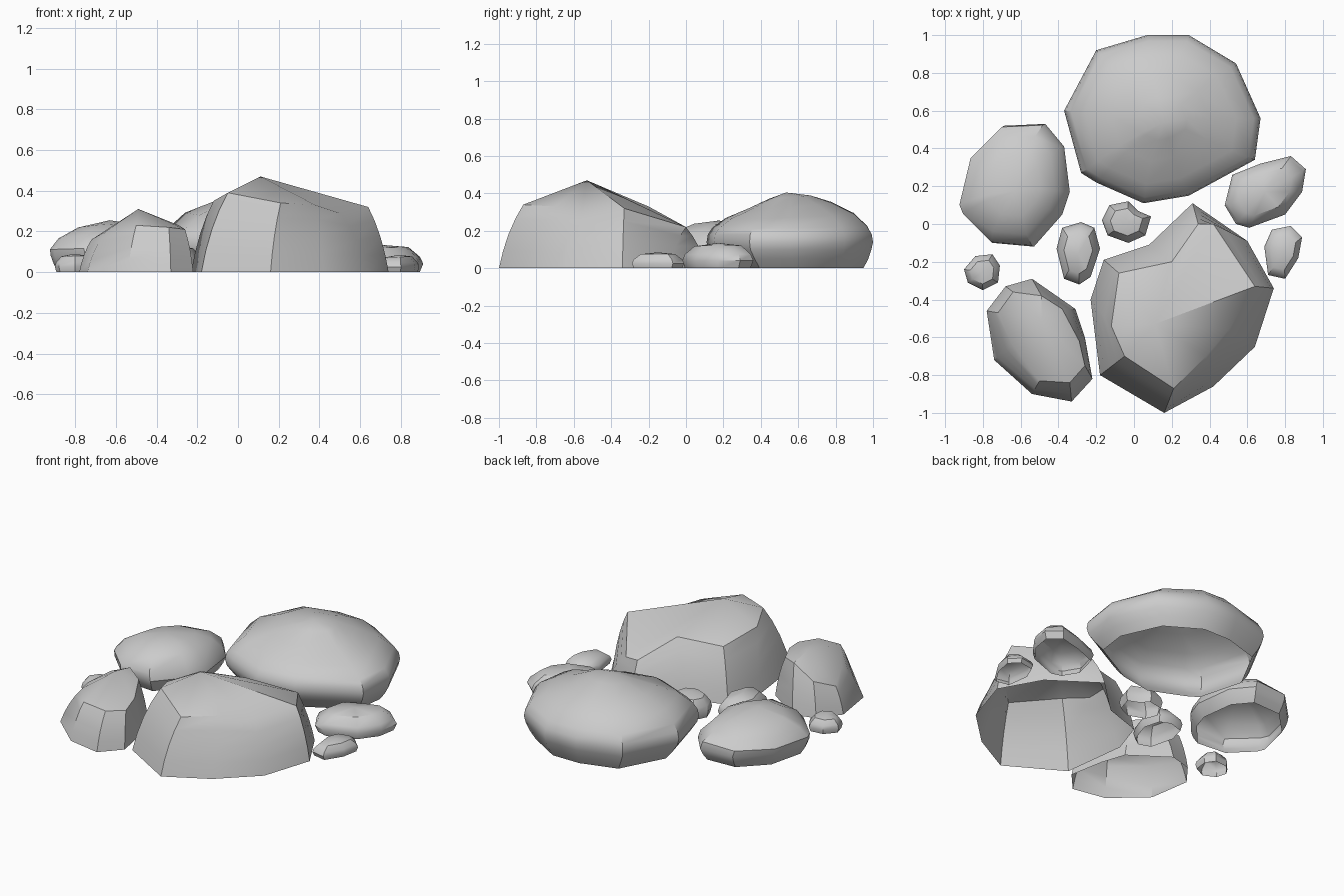
import bpy, bmesh
from math import radians, sin, cos, pi


def build(name, rings, apex, sharp):
    """Loft closed rings of 3D points, cap with a fan, leave the underside open."""
    bm = bmesh.new()
    loops = [[bm.verts.new(p) for p in ring] for ring in rings]
    n = len(loops[0])
    for lo, hi in zip(loops, loops[1:]):
        for i in range(n):
            j = (i + 1) % n
            bm.faces.new((lo[i], lo[j], hi[j], hi[i]))
    tip = bm.verts.new(apex)
    for i in range(n):
        bm.faces.new((loops[-1][i], loops[-1][(i + 1) % n], tip))
    # outlines are counter-clockwise, so faces already point outward
    me = bpy.data.meshes.new(name)
    bm.to_mesh(me)
    bm.free()
    ob = bpy.data.objects.new(name, me)
    bpy.context.collection.objects.link(ob)
    bpy.ops.object.select_all(action='DESELECT')
    ob.select_set(True)
    bpy.context.view_layer.objects.active = ob
    bpy.ops.object.shade_smooth_by_angle(angle=radians(sharp))


def walled_rock(name, base, rim, apex):
    """Steep rock: wall curves gently from the base outline up to an uneven rim."""
    rings, top = [], pi * 0.25
    for k in range(5):
        a = k / 4 * top
        u, v = (1 - cos(a)) / (1 - cos(top)), sin(a) / sin(top)
        u = (u + v) / 2
        rings.append([(bx + (rx - bx) * u, by + (ry - by) * u, rz * v)
                      for (bx, by), (rx, ry, rz) in zip(base, rim)])
    build(name, rings, apex, 33)


def round_rock(name, outline, levels, apex, sharp=34):
    """Rounded rock: levels are (z, scale, dx, dy, tilt_x, tilt_y)."""
    cx = (min(p[0] for p in outline) + max(p[0] for p in outline)) / 2
    cy = (min(p[1] for p in outline) + max(p[1] for p in outline)) / 2
    rings = [[(cx + (x - cx) * s + dx, cy + (y - cy) * s + dy,
               z + tx * (x - cx) + ty * (y - cy)) for x, y in outline]
             for z, s, dx, dy, tx, ty in levels]
    build(name, rings, (cx + apex[0], cy + apex[1], apex[2]), sharp)


# Large front boulder
walled_rock("front_boulder",
    [(0.31, 0.11), (0.08, -0.11), (-0.16, -0.19), (-0.23, -0.40), (-0.18, -0.80),
     (0.16, -1.0), (0.42, -0.86), (0.64, -0.65), (0.74, -0.34), (0.60, -0.09)],
    [(0.34, 0.00, 0.22), (0.20, -0.20, 0.33), (-0.08, -0.26, 0.32), (-0.12, -0.54, 0.35),
     (-0.05, -0.70, 0.39), (0.21, -0.87, 0.34), (0.38, -0.70, 0.33), (0.50, -0.56, 0.29),
     (0.64, -0.33, 0.32), (0.42, 0.00, 0.22)],
    (0.11, -0.53, 0.47))

# Front left boulder
walled_rock("left_front_boulder",
    [(-0.54, -0.29), (-0.68, -0.33), (-0.78, -0.46), (-0.74, -0.72), (-0.54, -0.90),
     (-0.33, -0.94), (-0.22, -0.82), (-0.26, -0.60), (-0.31, -0.45)],
    [(-0.49, -0.38, 0.28), (-0.64, -0.36, 0.21), (-0.72, -0.47, 0.16), (-0.65, -0.63, 0.20),
     (-0.50, -0.83, 0.23), (-0.34, -0.84, 0.22), (-0.26, -0.75, 0.21), (-0.29, -0.62, 0.23),
     (-0.38, -0.45, 0.26)],
    (-0.49, -0.51, 0.31))

# Large rounded back boulder
round_rock("back_boulder",
    [(0.67, 0.56), (0.54, 0.85), (0.29, 1.0), (0.07, 1.0), (-0.20, 0.92), (-0.37, 0.60),
     (-0.28, 0.27), (-0.20, 0.22), (0.05, 0.11), (0.29, 0.15), (0.64, 0.34)],
    [(0, 0.84, 0, 0.02, 0, 0), (0.05, 0.92, 0, 0.01, 0, 0), (0.10, 0.98, 0, 0, 0, 0),
     (0.14, 1.0, 0, 0, 0, 0), (0.18, 0.985, 0, 0, 0, 0), (0.22, 0.93, 0, 0, -0.01, 0.01),
     (0.28, 0.77, -0.01, 0, -0.02, 0.03), (0.335, 0.50, -0.01, 0, -0.02, 0.04),
     (0.38, 0.25, 0, 0, 0, 0.02)],
    (0, -0.02, 0.405))

# Left boulder
round_rock("left_boulder",
    [(-0.34, 0.17), (-0.37, 0.41), (-0.47, 0.53), (-0.69, 0.52), (-0.86, 0.35),
     (-0.92, 0.10), (-0.90, 0.05), (-0.75, -0.10), (-0.53, -0.12), (-0.38, 0.05)],
    [(0, 0.87, 0, 0, 0, 0), (0.04, 0.95, 0, 0, 0, 0), (0.08, 1.0, 0, 0, 0, 0),
     (0.12, 0.98, -0.01, 0, 0.03, 0), (0.18, 0.80, -0.02, 0, 0.06, -0.03),
     (0.225, 0.5, -0.01, 0, 0.03, -0.03)],
    (0.0, -0.03, 0.255))

# Small stones: outline and height
stones = {
    "right_stone": (0.135, [(0.91, 0.29), (0.83, 0.36), (0.67, 0.32), (0.52, 0.26), (0.48, 0.10),
                            (0.54, 0.0), (0.61, -0.02), (0.80, 0.05), (0.89, 0.17)]),
    "right_pebble": (0.085, [(0.89, -0.07), (0.83, -0.01), (0.73, -0.03), (0.69, -0.12),
                             (0.71, -0.27), (0.80, -0.29), (0.87, -0.18)]),
    "inner_stone": (0.13, [(-0.18, -0.13), (-0.21, -0.02), (-0.28, 0.01), (-0.38, -0.02),
                           (-0.41, -0.13), (-0.37, -0.29), (-0.29, -0.32), (-0.23, -0.28)]),
    "centre_stone": (0.13, [(0.09, 0.04), (0.02, 0.07), (-0.03, 0.12), (-0.13, 0.10),
                            (-0.17, 0.02), (-0.14, -0.06), (-0.03, -0.10), (0.06, -0.06)]),
    "left_pebble": (0.09, [(-0.71, -0.22), (-0.75, -0.16), (-0.84, -0.17), (-0.90, -0.24),
                           (-0.88, -0.31), (-0.80, -0.35), (-0.72, -0.31)]),
}
for name, (h, outline) in stones.items():
    round_rock(name, outline,
               [(0, 0.92, 0, 0, 0, 0), (h * 0.3, 1.0, 0, 0, 0, 0), (h * 0.55, 0.93, 0, 0, 0, 0),
                (h * 0.88, 0.66, 0, 0, 0.02, 0)],
               (0, 0, h), 38)
